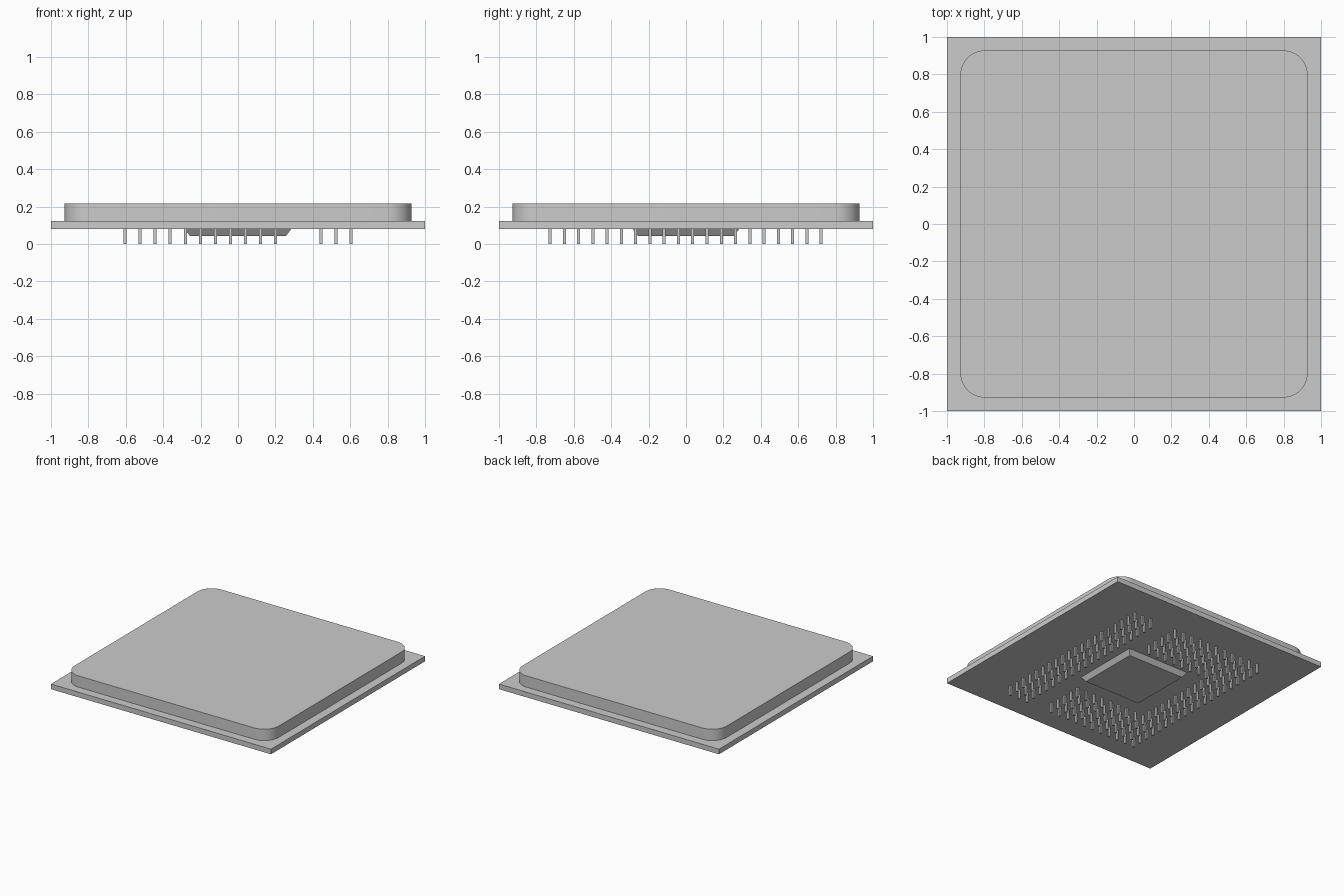
import bpy, bmesh, math
from mathutils import Matrix, Vector

if "Cube" in bpy.data.objects:
    bpy.data.objects.remove(bpy.data.objects["Cube"])

GREY = (0.6, 0.6, 0.6, 1)
mat = bpy.data.materials.new("light_grey")
mat.use_nodes = True
mat.diffuse_color = GREY
mat.node_tree.nodes["Principled BSDF"].inputs["Base Color"].default_value = GREY


def finish(bm, name):
    bmesh.ops.recalc_face_normals(bm, faces=bm.faces)
    mesh = bpy.data.meshes.new(name)
    bm.to_mesh(mesh)
    bm.free()
    mesh.materials.append(mat)
    obj = bpy.data.objects.new(name, mesh)
    bpy.context.collection.objects.link(obj)
    return obj


def add_box(bm, x, y, z0, z1, sx, sy):
    place = Matrix.Translation((x, y, (z0 + z1) / 2)) @ Matrix.Diagonal((sx, sy, z1 - z0, 1))
    return bmesh.ops.create_cube(bm, size=1, matrix=place)["verts"]


# Square base board
bm = bmesh.new()
add_box(bm, 0, 0, 0.08, 0.122, 2, 2)
finish(bm, "base_board")

# Lid with rounded corners
HALF, RADIUS, STEPS = 0.928, 0.13, 10
bm = bmesh.new()
outline = []
for corner in range(4):
    mid = math.radians(45 + 90 * corner)
    centre = Vector((math.copysign(HALF - RADIUS, math.cos(mid)),
                     math.copysign(HALF - RADIUS, math.sin(mid)), 0.122))
    for i in range(STEPS + 1):
        a = math.radians(90 * (corner + i / STEPS))
        outline.append(bm.verts.new(centre + RADIUS * Vector((math.cos(a), math.sin(a), 0))))
face = bm.faces.new(outline)
top = bmesh.ops.extrude_face_region(bm, geom=[face])["geom"]
bmesh.ops.translate(bm, vec=(0, 0, 0.093), verts=[v for v in top if isinstance(v, bmesh.types.BMVert)])
lid = finish(bm, "lid")
bpy.context.view_layer.objects.active = lid
lid.select_set(True)
bpy.ops.object.shade_smooth_by_angle(angle=math.radians(30))

# Tapered block under the board
bm = bmesh.new()
for v in add_box(bm, 0, 0, 0.042, 0.08, 0.57, 0.57):
    if v.co.z < 0.06:
        v.co.x *= 0.9
        v.co.y *= 0.9
finish(bm, "underside_block")

# Contact pins: a straight strip on one side, a bracket shape on the other
bm = bmesh.new()
COLS, ROWS = 16, 20
for col in range(COLS):
    for row in range(ROWS):
        in_strip = col >= 13
        in_bracket = col <= 10 and (col < 3 or row < 5 or row >= ROWS - 5)
        if in_strip or in_bracket:
            add_box(bm, -0.604 + 0.0805 * col, -0.727 + 0.0763 * row, 0, 0.08, 0.016, 0.016)
finish(bm, "contact_pins")
